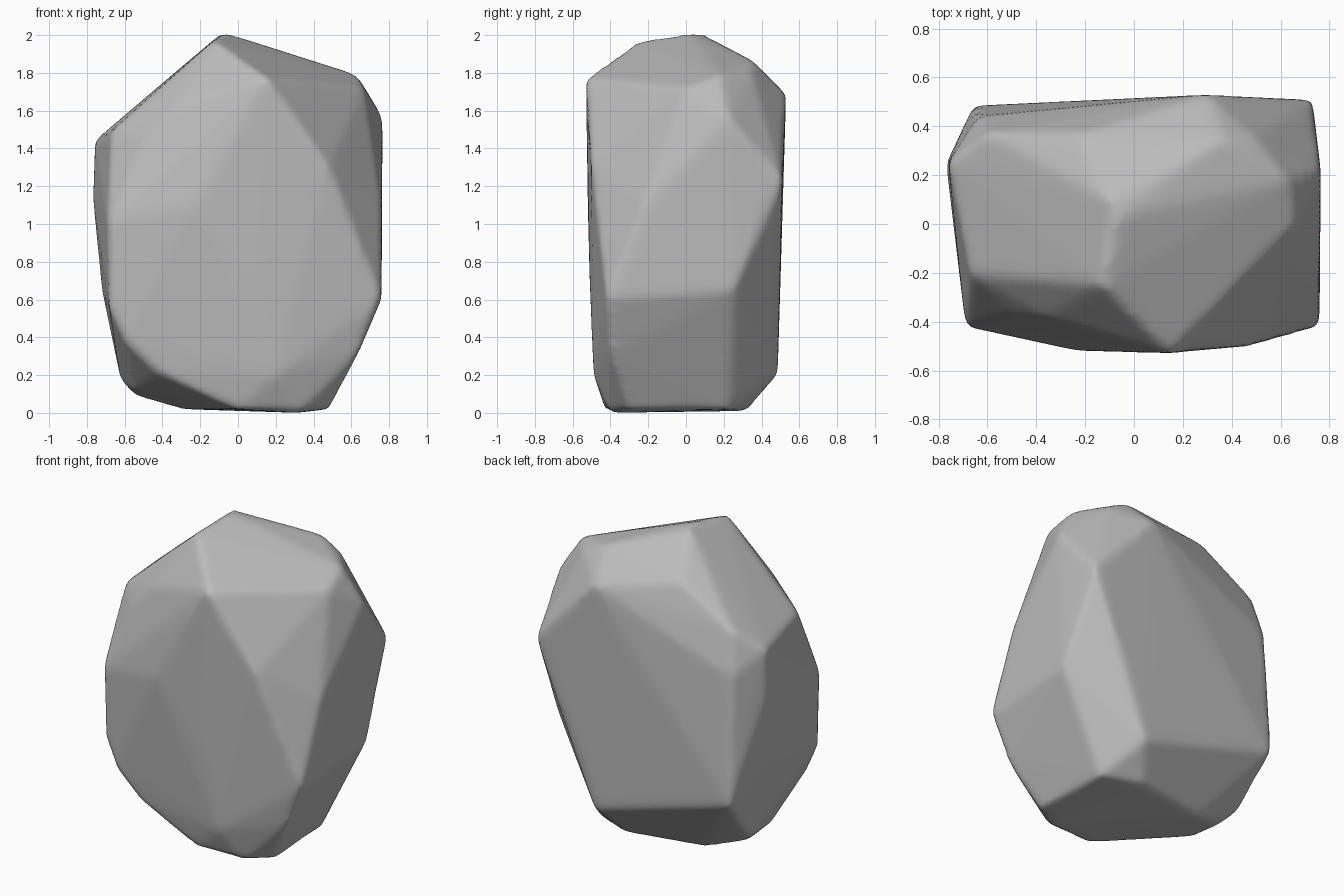
import bpy
import bmesh

cube = bpy.data.objects.get("Cube")
if cube:
    bpy.data.objects.remove(cube, do_unlink=True)

# Corners of the boulder, grouped by the facets they bound
crown = [(-.06, .03, 2.01), (-.1, .1, 2), (-.13, -.25, 1.97), (.15, -.53, 1.77),
         (.63, .18, 1.79), (.5, .35, 1.79), (.36, .35, 1.87), (.3, .53, 1.69),
         (-.17, .22, 1.89)]
front = [(-.36, -.38, 1.61), (-.5, -.37, 1.45), (-.23, -.52, 1.1), (.48, -.5, 1.3),
         (.1, -.51, .7), (-.6, -.42, .38), (-.42, -.42, .21), (.2, -.49, .2)]
left_flank = [(-.76, .25, 1.44), (-.67, -.21, 1.49), (-.69, -.42, 1), (-.77, .25, 1.15),
              (-.72, .2, .65), (-.68, -.41, .55)]
right_flank = [(.665, 0, 1.72), (.765, .22, 1.57), (.76, -.22, 1.1), (.76, -.42, .6),
               (.76, .25, .65), (.73, .51, 1.23), (.64, -.4, .32)]
back = [(-.6, .37, 1.57), (-.64, .44, 1.3), (-.66, .485, .48), (-.23, .37, 1.79),
        (.05, .515, 1.2), (.6, .43, .75), (.32, .485, .2)]
base = [(.48, -.3, .02), (.32, -.4, 0), (0, -.43, .02), (-.55, -.1, .12),
        (-.54, .13, .09), (-.62, .22, .17), (-.3, .23, .02), (.2, .32, .01), (.45, .23, .02)]

# Stretch a hull over the corners
bm = bmesh.new()
for point in crown + front + left_flank + right_flank + back + base:
    bm.verts.new(point)
bmesh.ops.convex_hull(bm, input=bm.verts)
loose = [v for v in bm.verts if not v.link_faces]
bmesh.ops.delete(bm, geom=loose, context='VERTS')
bmesh.ops.recalc_face_normals(bm, faces=bm.faces)
mesh = bpy.data.meshes.new("boulder")
bm.to_mesh(mesh)
bm.free()
boulder = bpy.data.objects.new("boulder", mesh)
bpy.context.collection.objects.link(boulder)

# Weather the edges softly
remesh = boulder.modifiers.new("even_surface", 'REMESH')
remesh.mode = 'VOXEL'
remesh.voxel_size = 0.025
remesh.use_smooth_shade = True
soften = boulder.modifiers.new("worn_edges", 'SMOOTH')
soften.factor = 0.5
soften.iterations = 6

# Plain stone colour
stone = bpy.data.materials.new("stone_grey")
stone.use_nodes = True
colour = (.5, .5, .5, 1)
stone.diffuse_color = colour
stone.node_tree.nodes["Principled BSDF"].inputs["Base Color"].default_value = colour
mesh.materials.append(stone)
for face in mesh.polygons:
    face.use_smooth = True
